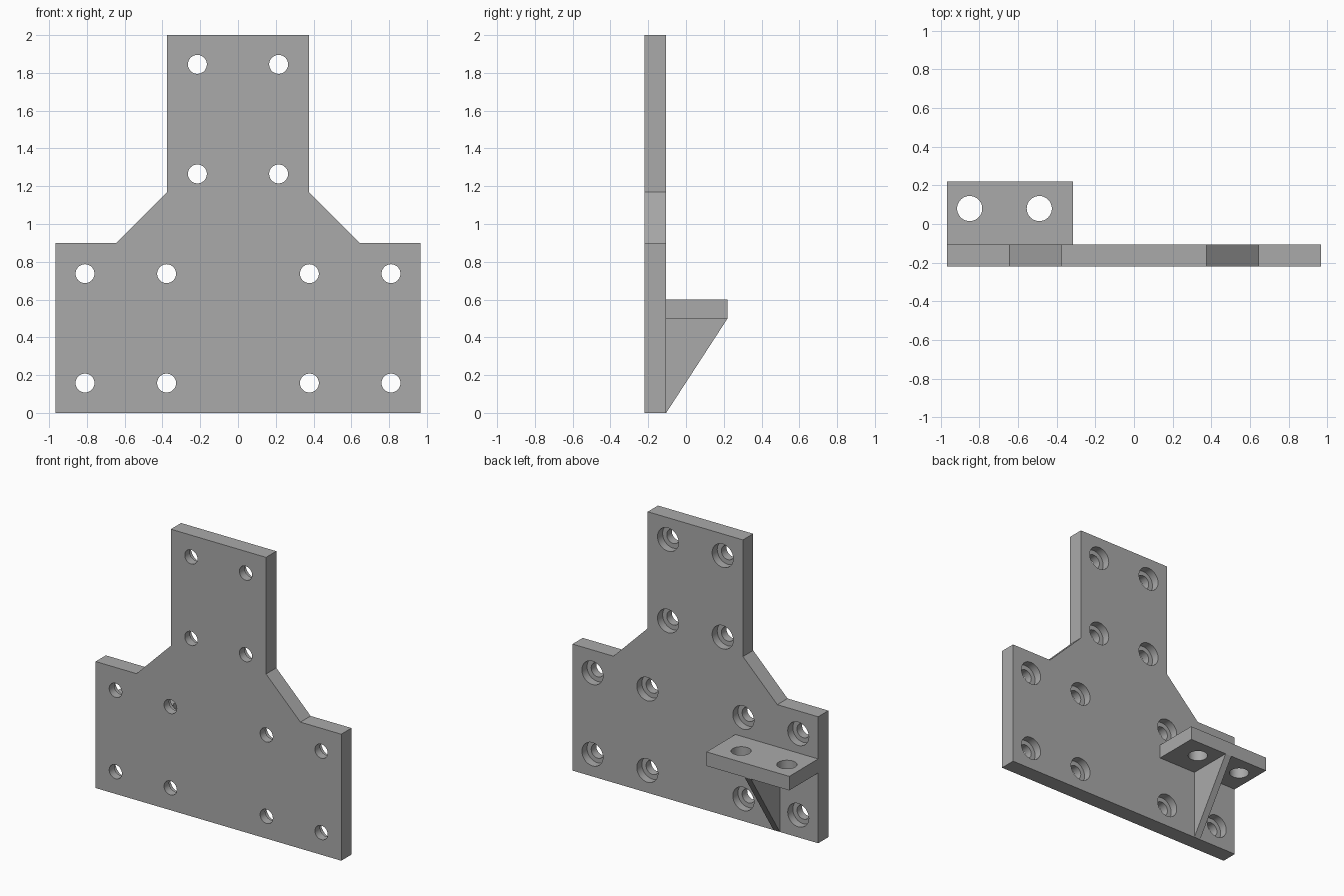
import bpy
import bmesh
import math
from mathutils import Matrix, Vector

FRONT, BACK, REAR = -0.22, -0.105, 0.22   # y of plate front, plate back, shelf edge
SIDES = 48

cube = bpy.data.objects.get("Cube")
if cube:
    bpy.data.objects.remove(cube, do_unlink=True)

grey = bpy.data.materials.new("plain_grey")
grey.use_nodes = True
colour = (0.4, 0.4, 0.4, 1)
grey.diffuse_color = colour
grey.node_tree.nodes["Principled BSDF"].inputs["Base Color"].default_value = colour


def make_object(name, bm):
    bmesh.ops.recalc_face_normals(bm, faces=bm.faces)
    mesh = bpy.data.meshes.new(name)
    bm.to_mesh(mesh)
    bm.free()
    mesh.materials.append(grey)
    obj = bpy.data.objects.new(name, mesh)
    bpy.context.collection.objects.link(obj)
    return obj


def extrude(name, points, direction):
    bm = bmesh.new()
    face = bm.faces.new([bm.verts.new(p) for p in points])
    moved = bmesh.ops.extrude_face_region(bm, geom=[face])["geom"]
    verts = [v for v in moved if isinstance(v, bmesh.types.BMVert)]
    bmesh.ops.translate(bm, verts=verts, vec=Vector(direction))
    return make_object(name, bm)


def add_drill(bm, profile, matrix):
    """Closed turned solid from (radius, height) steps along local z."""
    rings = [[bm.verts.new(matrix @ Vector((r * math.cos(a), r * math.sin(a), h)))
              for a in (math.tau * i / SIDES for i in range(SIDES))]
             for r, h in profile]
    for low, high in zip(rings, rings[1:]):
        for i in range(SIDES):
            j = (i + 1) % SIDES
            bm.faces.new((low[i], low[j], high[j], high[i]))
    bm.faces.new(rings[0][::-1])
    bm.faces.new(rings[-1])


def drill_holes(obj, profile, matrices):
    bm = bmesh.new()
    for matrix in matrices:
        add_drill(bm, profile, matrix)
    cutter = make_object("hole_cutter", bm)
    cutter.hide_render = True
    mod = obj.modifiers.new("holes", "BOOLEAN")
    mod.operation, mod.solver, mod.object = "DIFFERENCE", "EXACT", cutter
    graph = bpy.context.evaluated_depsgraph_get()
    obj.data = bpy.data.meshes.new_from_object(obj.evaluated_get(graph))
    obj.modifiers.clear()
    bpy.data.objects.remove(cutter, do_unlink=True)
    bpy.ops.object.select_all(action="DESELECT")
    obj.select_set(True)
    bpy.context.view_layer.objects.active = obj
    bpy.ops.object.shade_smooth_by_angle(angle=math.radians(30))


# Upright plate with a narrow neck and sloped shoulders
half = [(0.967, 0), (0.967, 0.9), (0.645, 0.9), (0.375, 1.17), (0.375, 2)]
outline = half + [(-x, z) for x, z in reversed(half)]
plate = extrude("back_plate", [(x, FRONT, z) for x, z in outline],
                (0, BACK - FRONT, 0))

# Counterbored bolt holes, wide at the rear
centres = [(s * x, z) for s in (-1, 1)
           for xs, zs in (((0.215,), (1.265, 1.845)), ((0.378, 0.81), (0.158, 0.737)))
           for x in xs for z in zs]
turn = Matrix.Rotation(-math.pi / 2, 4, "X")   # local z points to the rear
step = (BACK - FRONT) / 2
drill_holes(plate, [(0.05, -0.05), (0.05, step), (0.083, step), (0.083, 0.2)],
            [Matrix.Translation((x, FRONT, z)) @ turn for x, z in centres])

# Shelf with two vertical holes
left, right, low, high = -0.967, -0.315, 0.5, 0.6
shelf = extrude("shelf", [(left, BACK, low), (right, BACK, low),
                          (right, REAR, low), (left, REAR, low)],
                (0, 0, high - low))
drill_holes(shelf, [(0.065, -0.1), (0.065, 0.2)],
            [Matrix.Translation((x, 0.08, low)) for x in (-0.85, -0.49)])

# Triangular rib under the shelf
extrude("support_rib", [(-0.665, BACK, 0), (-0.665, REAR, low), (-0.665, BACK, low)],
        (0.05, 0, 0))
